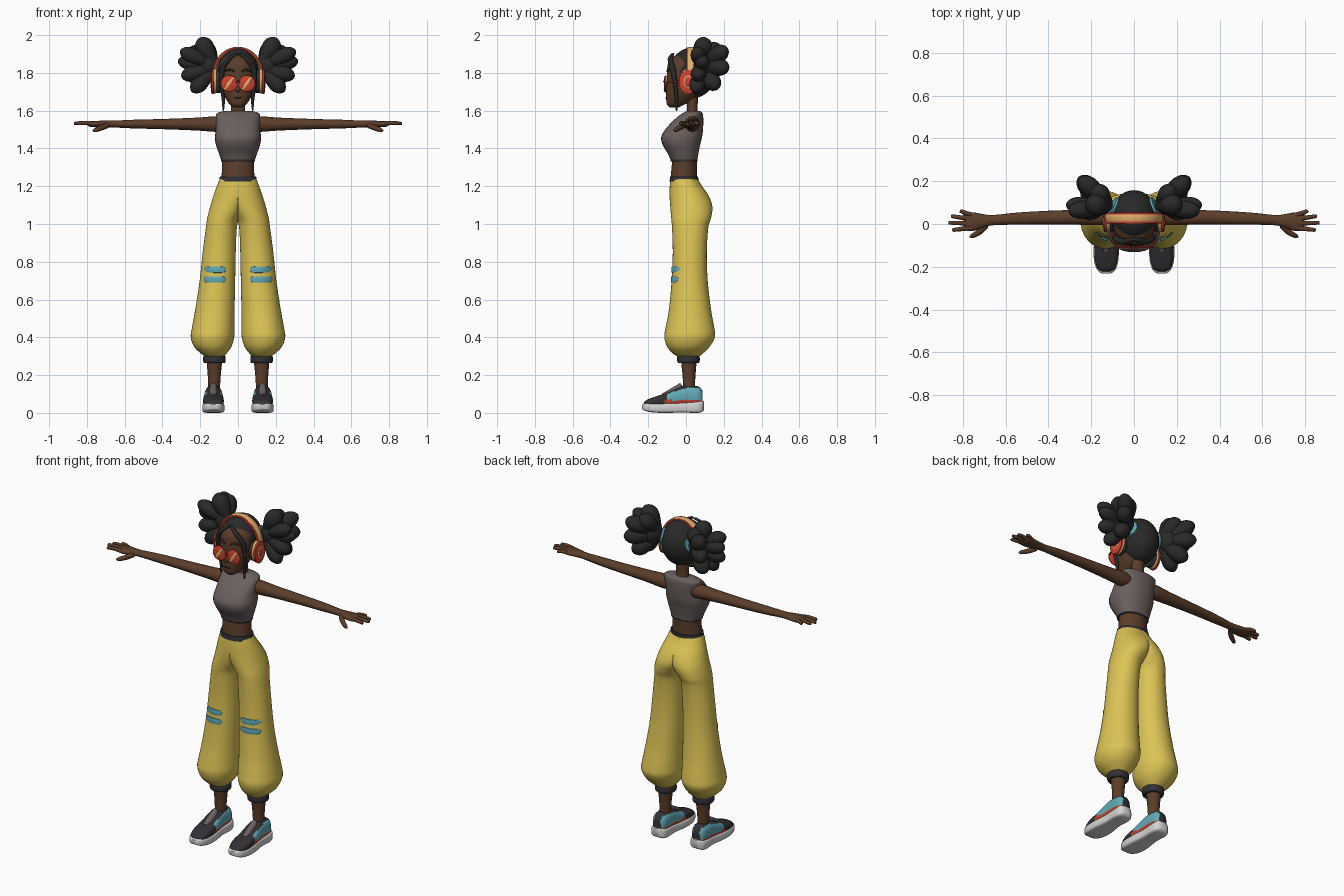
import bpy, bmesh, math
from mathutils import Vector as V

X, Y, Z = V((1, 0, 0)), V((0, 1, 0)), V((0, 0, 1))


def material(name, r, g, b):
    m = bpy.data.materials.new(name)
    m.diffuse_color = (r, g, b, 1)
    return m


SKIN = material("brown skin", .105, .047, .023)
HAIR = material("black hair", .022, .022, .023)
DARK = material("charcoal", .032, .030, .036)
YELLOW = material("yellow cloth", .72, .55, .09)
GREY = material("warm grey cloth", .145, .118, .112)
BLUE = material("light blue", .12, .40, .47)
RED = material("red", .62, .055, .03)
TAN = material("tan", .75, .42, .14)
WHITE = material("off white", .65, .65, .64)


def smooth(rows, k=4):
    """Catmull-Rom resampling of rows of numbers."""
    out = []
    for i in range(len(rows) - 1):
        q = [rows[max(0, min(len(rows) - 1, i + j))] for j in (-1, 0, 1, 2)]
        for s in range(k):
            t = s / k
            out.append([.5 * (2 * b + (c - a) * t + (2 * a - 5 * b + 4 * c - d) * t * t
                        + (3 * b - a - 3 * c + d) * t ** 3) for a, b, c, d in zip(*q)])
    return out + [list(rows[-1])]


def sweep(name, mats, stations, u, v, n=24, sq=2, clamp=None, rule=None):
    """Skin (centre, half size on u, half size on v) sections, with capped ends."""
    bm = bmesh.new()
    rings = []
    for i, (c, a, b) in enumerate(stations):
        ui = u[i] if isinstance(u, list) else u
        ring = []
        for k in range(n):
            t = 2 * math.pi * k / n
            cs, sn = math.cos(t), math.sin(t)
            p = (V(c) + ui * a * math.copysign(abs(cs) ** (2 / sq), cs)
                 + v * b * math.copysign(abs(sn) ** (2 / sq), sn))
            if clamp:
                p.x = clamp * max(0, p.x * clamp)
            ring.append(bm.verts.new(p))
        rings.append(ring)
    for r0, r1 in zip(rings, rings[1:]):
        for k in range(n):
            bm.faces.new((r0[k - 1], r0[k], r1[k], r1[k - 1]))
    bm.faces.new(rings[0])
    bm.faces.new(rings[-1])
    bmesh.ops.recalc_face_normals(bm, faces=bm.faces)
    bm.normal_update()
    for f in bm.faces:
        f.smooth = True
        if rule:
            f.material_index = rule(f.calc_center_median(), f.normal)
    me = bpy.data.meshes.new(name)
    bm.to_mesh(me)
    bm.free()
    me.set_sharp_from_angle(angle=math.radians(50))
    for m in mats if isinstance(mats, list) else [mats]:
        me.materials.append(m)
    ob = bpy.data.objects.new(name, me)
    bpy.context.collection.objects.link(ob)
    return ob


def upright(name, mat, rows, sq=2, k=4):
    """Body part from rows of (z, half width, front y, back y)."""
    return sweep(name, mat, [((0, (f + b) / 2, z), w, (b - f) / 2)
                             for z, w, f, b in smooth(rows, k)], X, Y, 32, sq)


def ellipsoid(name, mat, c, r, n=24):
    st = [(V(c) - Z * r[2] * math.cos(t), r[0] * math.sin(t), r[1] * math.sin(t))
          for t in [math.pi * (i + .05) / (n // 2 + .1) for i in range(n // 2 + 1)]]
    return sweep(name, mat, st, X, Y, n)


def tube(name, mat, rows, k=4, n=12):
    """Round tube through rows of (x, y, z, radius)."""
    d = (V(rows[-1][:3]) - V(rows[0][:3])).normalized()
    u = d.cross(Y if abs(d.y) < .8 else X).normalized()
    return sweep(name, mat, [(r[:3], r[3], r[3]) for r in smooth(rows, k)], u, d.cross(u), n)


def disc(name, mat, c, axis, thick, a, b, bevel=.004):
    """Rounded disc facing along axis (X or Y)."""
    u = Y if axis == X else X
    st = [(V(c) + axis * t * thick / 2, a - e, b - e)
          for t, e in ((-1, bevel), (-.5, 0), (.5, 0), (1, bevel))]
    return sweep(name, mat, st, u, Z, 28)


# Torso
upright("midriff", SKIN, [(1.2, .095, -.08, .06), (1.27, .086, -.079, .058), (1.36, .084, -.07, .058)])
upright("crop_top", GREY, [(1.335, .088, -.08, .06), (1.37, .1, -.095, .065), (1.42, .117, -.124, .075),
                           (1.46, .122, -.131, .085), (1.5, .117, -.11, .09), (1.55, .116, -.065, .092),
                           (1.585, .112, -.02, .088), (1.598, .075, .005, .075)], 2.3)
upright("top_hem", DARK, [(1.332, .089, -.081, .061), (1.341, .091, -.083, .062)], 2.3, 1)
upright("waistband", DARK, [(1.225, .1, -.087, .067), (1.252, .096, -.084, .064)], 2, 1)
upright("neck", SKIN, [(1.56, .05, -.005, .075), (1.6, .038, .005, .062), (1.7, .038, 0, .065)])

# Head
upright("head", SKIN, [(1.617, .02, -.085, -.04), (1.632, .043, -.1, -.01), (1.66, .063, -.105, .04),
                       (1.7, .083, -.105, .075), (1.75, .094, -.102, .1), (1.8, .098, -.101, .11),
                       (1.85, .094, -.095, .11), (1.885, .07, -.068, .09), (1.905, .03, -.02, .05)], 2.1)
ellipsoid("hair_cap", HAIR, (0, .034, 1.8), (.109, .124, .134), 36)
ellipsoid("nose", SKIN, (0, -.105, 1.712), (.012, .013, .016), 16)
disc("mouth", DARK, (0, -.105, 1.669), Y, .008, .022, .004, .002)
tube("glasses_bridge", RED, [(-.012, -.116, 1.752, .004), (0, -.118, 1.755, .004), (.012, -.116, 1.752, .004)])

# Headband: red strap with a tan pad along the middle
arc = [math.pi * i / 32 for i in range(33)]
for name, mat, thick, width in (("headband_edge", RED, .006, .026), ("headband_pad", TAN, .009, .018)):
    sweep(name, mat, [((.128 * math.cos(t), .028, 1.775 + .154 * math.sin(t) ** .9), thick, width) for t in arc],
          [V((math.cos(t), 0, math.sin(t))) for t in arc], Y, 12, 5)

# Trouser leg rows: z, outer x, inner x, front y, back y
LEG = smooth([(.295, .17, .08, -.04, .065), (.315, .197, .06, -.07, .09), (.35, .232, .035, -.1, .125),
              (.4, .25, .02, -.115, .153), (.45, .244, .018, -.108, .15), (.55, .226, .018, -.09, .132),
              (.7, .203, .015, -.076, .115), (.85, .187, .012, -.07, .11), (.98, .17, .006, -.074, .118),
              (1.03, .163, -.01, -.078, .132), (1.09, .148, -.06, -.083, .14), (1.15, .13, -.1, -.087, .12),
              (1.2, .112, -.1, -.086, .085), (1.24, .097, -.097, -.083, .062)])


def leg_front(x, z):
    """Front y of the trouser leg at x, z."""
    _, o, i, f, b = min(LEG, key=lambda r: abs(r[0] - z))
    q = (x - (o + i) / 2) / ((o - i) / 2)
    return (f + b) / 2 - (b - f) / 2 * math.sqrt(max(0, 1 - q * q))


def shoe_rule(c, nrm):
    if c.z < .068 and c.y > -.12:
        return 2
    if c.y > -.1 and .068 < c.z < .132 + .3 * min(0, c.y) and abs(nrm.x) > .45:
        return 1
    return 0


# Hair puff lobes: tip x, y, z, radius
LOBES = [(.205, .095, 1.985, .05), (.305, .06, 1.92, .042), (.318, .09, 1.865, .04), (.25, .215, 1.93, .046),
         (.26, .22, 1.83, .046), (.30, .06, 1.78, .042), (.245, .05, 1.70, .042), (.24, .165, 1.72, .046),
         (.18, .17, 1.955, .045)]
PROFILE = [(0, .35), (.25, .6), (.5, .9), (.7, 1), (.85, .84), (.95, .5), (.99, .2), (1, .04)]

for s, side in ((-1, "right"), (1, "left")):
    # Trousers, knee stripes, cuff and shin
    sweep(side + "_trouser_leg", YELLOW, [((s * (o + i) / 2, (f + b) / 2, z), (o - i) / 2, (b - f) / 2)
                                          for z, o, i, f, b in LEG], X, Y, 40, 2.05, clamp=s)
    for z in (.758, .706):
        st = []
        for k in range(17):
            t = k / 8 - 1
            x = .123 + .06 * t
            st.append(((s * x, leg_front(x, z), z), .0045, .002 + .015 * (1 - t ** 6) ** .5))
        sweep(side + "_knee_stripe", BLUE, st, Y, Z, 12, 4)
    tube(side + "_cuff", DARK, [(s * .125, .013, z, r) for z, r in
                               ((.263, .05), (.268, .058), (.285, .06), (.3, .058), (.306, .05))], 3, 24)
    tube(side + "_shin", SKIN, [(s * .127, .015, .1, .032), (s * .126, .016, .18, .033),
                               (s * .125, .015, .28, .042)], 3, 20)

    # Shoe: sole, coloured upper, tongue
    sweep(side + "_shoe_sole", WHITE, [((s * .13, y, (lo + hi) / 2), w, (hi - lo) / 2) for y, w, lo, hi in smooth(
        [(-.232, .02, .02, .045), (-.215, .042, .01, .052), (-.17, .057, .002, .052), (-.1, .058, 0, .052),
         (-.02, .048, .002, .055), (.05, .05, 0, .06), (.082, .042, .004, .064), (.096, .022, .016, .062)])],
        X, Z, 24, 5)
    sweep(side + "_shoe_upper", [DARK, BLUE, RED], [((s * .13, y, (.03 + h) / 2), w, (h - .03) / 2) for y, w, h in smooth(
        [(-.222, .02, .056), (-.205, .042, .07), (-.16, .054, .087), (-.1, .054, .106), (-.05, .05, .13),
         (-.01, .046, .145), (.04, .045, .143), (.07, .04, .138), (.088, .025, .115)])],
        X, Z, 28, 2.6, rule=shoe_rule)
    tube(side + "_shoe_tongue", GREY, [(s * .13, -.12, .085, .018), (s * .13, -.08, .104, .022),
                                      (s * .13, -.035, .133, .02), (s * .13, -.025, .15, .012)])

    # Arm with palm: x, y, half depth, half height
    sweep(side + "_arm", SKIN, [((s * x, y, 1.529), a, b) for x, y, a, b in smooth(
        [(.07, .035, .035, .036), (.12, .034, .04, .041), (.22, .032, .036, .034), (.4, .03, .032, .027),
         (.55, .025, .028, .023), (.66, .018, .024, .018), (.71, .014, .033, .018), (.75, .011, .043, .017),
         (.785, .011, .042, .014), (.797, .011, .032, .008)])], Y, Z, 20)
    for name, y0, tip in (("little", .043, (.815, .06)), ("ring", .024, (.855, .036)),
                          ("middle", .003, (.868, .006)), ("index", -.018, (.85, -.028))):
        tube(f"{side}_{name}_finger", SKIN, [(s * .76, y0, 1.531, .012), (s * (.76 + tip[0]) / 2, (y0 + tip[1]) / 2, 1.535, .011),
             (s * (tip[0] - .005), tip[1], 1.532, .009), (s * tip[0], tip[1], 1.531, .003)], 3, 10)
    tube(side + "_thumb", SKIN, [(s * .69, -.005, 1.523, .014), (s * .72, -.035, 1.51, .014),
                                (s * .755, -.056, 1.497, .011), (s * .768, -.061, 1.493, .003)], 3, 10)

    # Hair puff, tie and front locks
    base = V((s * .115, .08, 1.83))
    for x, y, z, r in LOBES:
        d = V((s * x, y, z)) - base
        tube(side + "_hair_lobe", HAIR, [(*(base + d * t), r * q) for t, q in PROFILE], 3, 16)
    ellipsoid(side + "_hair_bun", HAIR, (s * .16, .1, 1.84), (.06, .06, .07))
    tube(side + "_hair_tie", BLUE, [(s * .088, .078, 1.825, .046), (s * .102, .084, 1.828, .046)], 1, 20)
    tube(side + "_front_lock", HAIR, [(s * .008, -.07, 1.902, .01), (s * .05, -.083, 1.872, .014),
         (s * .082, -.07, 1.82, .015), (s * .087, -.058, 1.74, .012), (s * .078, -.05, 1.66, .009),
         (s * .078, -.05, 1.6, .004)], 5)

    # Brow and glasses
    tube(side + "_brow", HAIR, [(s * .018, -.1, 1.808, .004), (s * .042, -.093, 1.817, .006),
                               (s * .068, -.077, 1.81, .003)])
    disc(side + "_lens_frame", RED, (s * .047, -.108, 1.744), Y, .01, .043, .043)
    sweep(side + "_lens_shine", TAN, [((s * .047 + t * .026, -.114, 1.744 + t * .03), .002, h)
                                      for t, h in ((-1, .004), (-.5, .014), (.5, .014), (1, .004))], Y, Z, 12)
    tube(side + "_glasses_arm", RED, [(s * .088, -.106, 1.75, .004), (s * .102, -.05, 1.755, .004),
                                     (s * .11, .01, 1.76, .004)])

    # Headphone cup
    disc(side + "_ear_cushion", DARK, (s * .105, .012, 1.755), X, .024, .048, .062)
    disc(side + "_ear_ring", TAN, (s * .121, .012, 1.757), X, .016, .05, .066)
    disc(side + "_ear_cup", RED, (s * .134, .012, 1.752), X, .018, .05, .064, .012)
    disc(side + "_ear_badge", TAN, (s * .1415, .012, 1.752), X, .006, .026, .034, .002)
    disc(side + "_ear_center", RED, (s * .1435, .012, 1.752), X, .006, .02, .028, .002)
